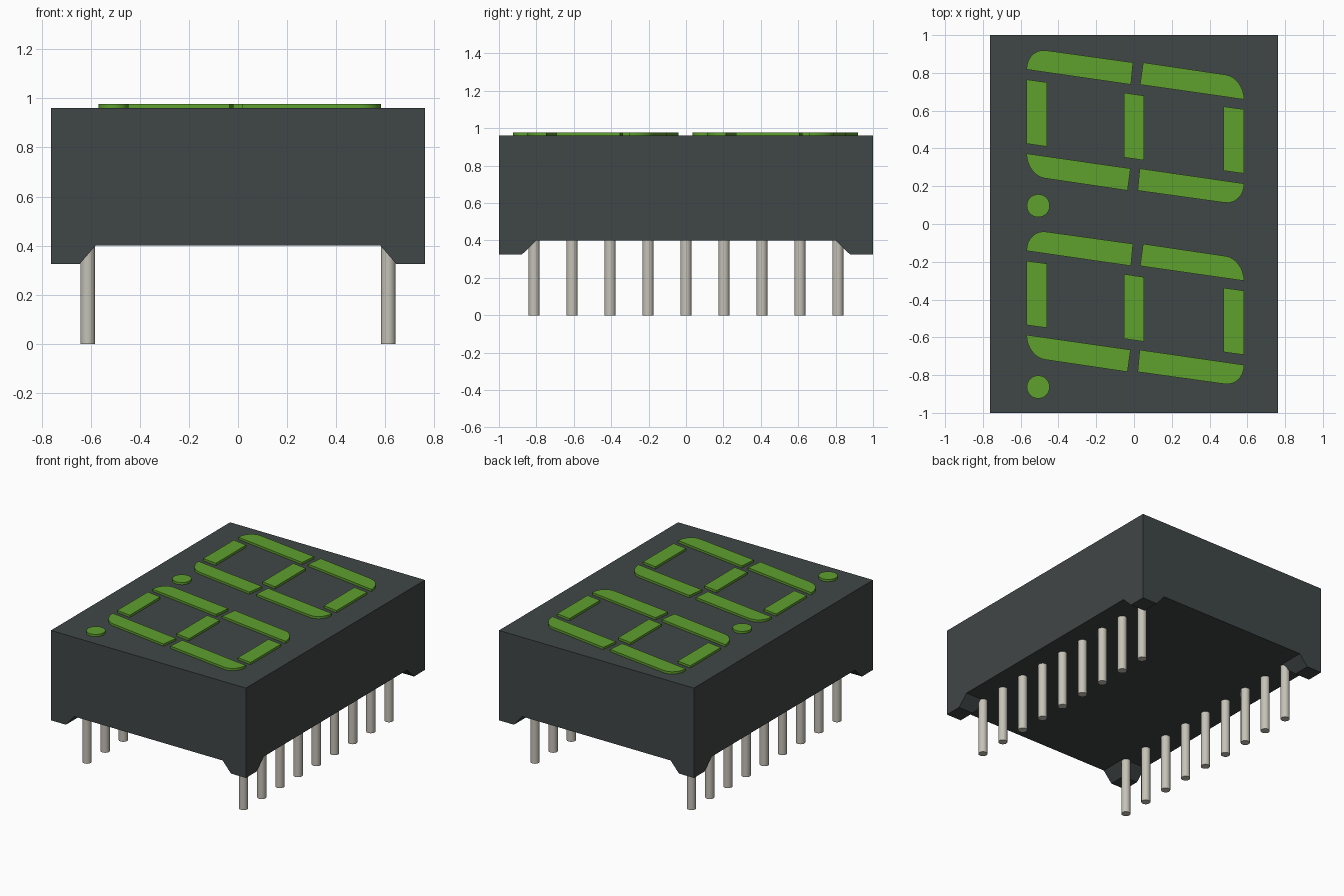
import bpy
import bmesh
from math import copysign
from mathutils import Vector

default = bpy.data.objects.get("Cube")
if default:
    bpy.data.objects.remove(default, do_unlink=True)


def material(name, colour):
    mat = bpy.data.materials.new(name)
    mat.use_nodes = True
    mat.diffuse_color = (*colour, 1)
    mat.node_tree.nodes["Principled BSDF"].inputs["Base Color"].default_value = (*colour, 1)
    return mat


CASE = material("dark grey plastic", (0.051, 0.061, 0.061))
GREEN = material("green segment", (0.112, 0.352, 0.027))
METAL = material("tinned metal", (0.56, 0.54, 0.47))

HALF_X, TOP, UNDERSIDE, FOOT_Z = 0.762, 0.96, 0.40, 0.325
RAISED = 0.976


def finish(name, bm, mat):
    bmesh.ops.recalc_face_normals(bm, faces=bm.faces)
    mesh = bpy.data.meshes.new(name)
    bm.to_mesh(mesh)
    bm.free()
    mesh.materials.append(mat)
    obj = bpy.data.objects.new(name, mesh)
    bpy.context.collection.objects.link(obj)
    return obj


def smooth(obj):
    bpy.ops.object.select_all(action="DESELECT")
    obj.select_set(True)
    bpy.context.view_layer.objects.active = obj
    bpy.ops.object.shade_smooth_by_angle()


def cylinder(name, x, y, low, high, radius, sides, mat):
    bm = bmesh.new()
    bmesh.ops.create_cone(bm, cap_ends=True, segments=sides, radius1=radius,
                          radius2=radius, depth=high - low)
    bmesh.ops.translate(bm, verts=bm.verts, vec=(x, y, (low + high) / 2))
    smooth(finish(name, bm, mat))


def plate(name, outline):
    bm = bmesh.new()
    face = bm.faces.new([bm.verts.new((x, y, TOP)) for x, y in outline])
    top = bmesh.ops.extrude_face_region(bm, geom=[face], use_keep_orig=True)["geom"]
    for v in top:
        if isinstance(v, bmesh.types.BMVert):
            v.co.z = RAISED
    smooth(finish(name, bm, GREEN))


def rounded(start, corner, end, steps=8):
    """Curve from start to end, tangent to the two sides meeting at corner."""
    a, c, b = Vector(start), Vector(corner), Vector(end)
    h1, h2 = a.lerp(c, 0.55), b.lerp(c, 0.55)
    points = []
    for i in range(steps + 1):
        t = i / steps
        s = 1 - t
        points.append(a * s**3 + h1 * 3 * s * s * t + h2 * 3 * s * t * t + b * t**3)
    return points


# Case: a box whose underside corners are drawn down into tapered feet
bm = bmesh.new()
bmesh.ops.create_cube(bm, size=1)
for v in bm.verts:
    v.co = (v.co.x * 2 * HALF_X, v.co.y * 2, TOP if v.co.z > 0 else UNDERSIDE)
for axis, cut in ((Vector((1, 0, 0)), 0.58), (Vector((0, 1, 0)), 0.80)):
    for side in (-1, 1):
        bmesh.ops.bisect_plane(bm, geom=bm.verts[:] + bm.edges[:] + bm.faces[:],
                               plane_co=axis * cut * side, plane_no=axis)
corners = []
for f in bm.faces:
    c = f.calc_center_median()
    if c.z < UNDERSIDE + 0.001 and abs(c.x) > 0.6 and abs(c.y) > 0.82:
        corners.append(f)
for foot in bmesh.ops.extrude_discrete_faces(bm, faces=corners)["faces"]:
    for v in foot.verts:
        v.co.z = FOOT_Z
        if abs(v.co.x) < 0.7:
            v.co.x = copysign(0.645, v.co.x)
        if abs(v.co.y) < 0.9:
            v.co.y = copysign(0.877, v.co.y)
finish("case", bm, CASE)

# Segments of one digit; the lower half is the upper half turned half a turn
CENTRE = Vector((0.007, 0.516))
bar_left = [(-0.016, 0.738), (-0.005, 0.855)] + rounded(
    (-0.465, 0.919), (-0.569, 0.934), (-0.569, 0.818))
bar_right = [(0.032, 0.738), (0.048, 0.855)] + rounded(
    (0.487, 0.790), (0.583, 0.775), (0.583, 0.659))
post_left = [(-0.569, 0.765), (-0.461, 0.750), (-0.461, 0.410), (-0.569, 0.425)]
post_middle = [(-0.054, 0.695), (0.054, 0.679), (0.054, 0.337), (-0.054, 0.353)]


def turned(outline):
    return [CENTRE * 2 - Vector(p) for p in outline]


digit = {
    "top_left_bar": bar_left,
    "top_right_bar": bar_right,
    "bottom_right_bar": turned(bar_left),
    "bottom_left_bar": turned(bar_right),
    "left_post": post_left,
    "right_post": turned(post_left),
    "middle_post": post_middle,
}
for label, shift in (("rear", 0), ("front", -0.96)):
    for part, outline in digit.items():
        plate(f"{label}_{part}", [(p[0], p[1] + shift) for p in outline])
    cylinder(f"{label}_dot", -0.507, 0.097 + shift, TOP, RAISED, 0.061, 32, GREEN)

# Two rows of nine pins
for side, x in (("right", -0.612), ("left", 0.612)):
    for i in range(9):
        cylinder(f"{side}_pin_{i + 1}", x, (i - 4) * 0.203, 0, UNDERSIDE, 0.03, 24, METAL)
